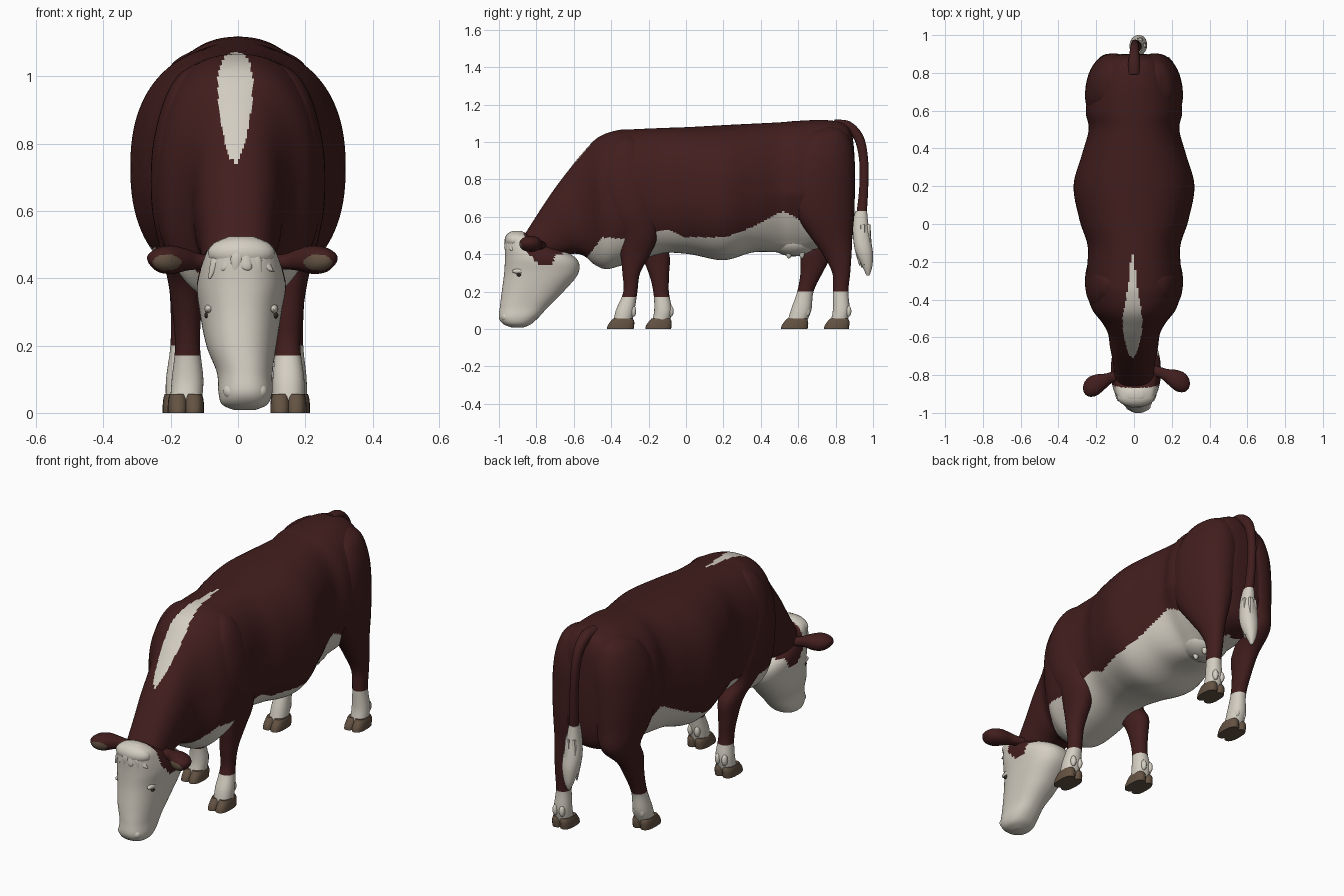
import bpy, bmesh, math
from mathutils import Vector


def material(name, rgb):
    m = bpy.data.materials.new(name)
    m.diffuse_color = (*rgb, 1)
    return m


RED, WHITE, HORN, DARK = range(4)
MATS = [material("red_brown_coat", (0.054, 0.0128, 0.0124)),
        material("cream_white_coat", (0.66, 0.62, 0.54)),
        material("horn_brown", (0.125, 0.085, 0.055)),
        material("dark_eye", (0.03, 0.022, 0.018))]


def lookup(points, t):
    """Piecewise linear value at t."""
    if t <= points[0][0]:
        return points[0][1]
    for (a, p), (b, q) in zip(points, points[1:]):
        if t <= b:
            return p + (q - p) * (t - a) / (b - a)
    return points[-1][1]


def spline(rows, k):
    """Smooth in-between rows through the given rows."""
    out = []
    for i in range(len(rows) - 1):
        p0, p1 = rows[max(i - 1, 0)], rows[i]
        p2, p3 = rows[i + 1], rows[min(i + 2, len(rows) - 1)]
        for s in range(k):
            t = s / k
            out.append([b + 0.5 * t * (c - a + t * (2*a - 5*b + 4*c - d + t * (3*(b - c) + d - a)))
                        for a, b, c, d in zip(p0, p1, p2, p3)])
    return out + [list(rows[-1])]


def loft(name, rows, rule, n=32, k=5, power=0.9, warp=None):
    """Skin over rings; each row is centre, half axis u, half axis v."""
    bm = bmesh.new()
    rings = []
    for r in spline(rows, k):
        c, u, v = Vector(r[:3]), Vector(r[3:6]), Vector(r[6:9])
        ring = []
        for i in range(n):
            a = 2 * math.pi * i / n
            co, si = math.cos(a), math.sin(a)
            ring.append(bm.verts.new(c + u * math.copysign(abs(co) ** power, co)
                                     + v * math.copysign(abs(si) ** power, si)))
        rings.append(ring)
    for p, q in zip(rings, rings[1:]):
        for i in range(n):
            j = (i + 1) % n
            bm.faces.new((p[i], p[j], q[j], q[i]))
    bm.faces.new(rings[0])
    bm.faces.new(rings[-1])
    if warp:
        for vert in bm.verts:
            vert.co.x *= warp(vert.co)
    return finish(name, bm, rule)


def finish(name, bm, rule):
    bmesh.ops.recalc_face_normals(bm, faces=bm.faces)
    for f in bm.faces:
        f.material_index = rule(f.calc_center_median(), f.normal) if callable(rule) else rule
    me = bpy.data.meshes.new(name)
    bm.to_mesh(me)
    bm.free()
    for m in MATS:
        me.materials.append(m)
    ob = bpy.data.objects.new(name, me)
    bpy.context.collection.objects.link(ob)
    bpy.ops.object.select_all(action='DESELECT')
    ob.select_set(True)
    bpy.context.view_layer.objects.active = ob
    bpy.ops.object.shade_smooth_by_angle(angle=math.radians(45))
    return ob


def ball(name, loc, size, rule):
    bm = bmesh.new()
    bmesh.ops.create_uvsphere(bm, u_segments=20, v_segments=12, radius=1)
    for v in bm.verts:
        v.co = Vector([c * s + o for c, s, o in zip(v.co, size, loc)])
    return finish(name, bm, rule)


def flat(z, x, y0, y1, rx, skew=0):
    """Level ring from its front and back limits."""
    return (x, (y0 + y1) / 2, z, rx, 0, 0, skew, (y1 - y0) / 2, 0)


# Torso and neck: top y, z, bottom y, z, half width
TORSO = [(.90, .94, .90, .67, .06), (.888, 1.035, .888, .55, .13), (.85, 1.095, .85, .48, .19),
         (.75, 1.117, .75, .44, .23), (.6, 1.113, .6, .41, .255), (.5, 1.105, .5, .41, .24),
         (.36, 1.098, .36, .41, .278), (.2, 1.09, .2, .368, .32), (.02, 1.08, .02, .40, .288),
         (-.12, 1.075, -.12, .405, .245), (-.28, 1.068, -.27, .36, .252), (-.37, 1.062, -.36, .335, .248),
         (-.47, 1.025, -.43, .32, .222), (-.55, .945, -.49, .345, .168), (-.62, .86, -.53, .38, .138),
         (-.71, .74, -.57, .40, .128), (-.79, .62, -.62, .40, .115), (-.86, .51, -.70, .38, .105)]
BELLY = [(-.6, .30), (-.5, .42), (-.45, .49), (-.3, .48), (-.15, .52), (-.1, .53), (0, .49),
         (.2, .49), (.3, .52), (.4, .57), (.52, .63), (.62, .58), (.7, .5), (.8, .4)]
BLAZE = [(-.71, 0), (-.695, .016), (-.65, .033), (-.57, .05), (-.5, .052), (-.42, .04), (-.3, .02),
         (-.2, .01), (-.16, 0)]


def torso_rule(c, n):
    if c.z < lookup(BELLY, c.y):
        return WHITE
    return WHITE if n.z > 0.2 and abs(c.x + .008) < lookup(BLAZE, c.y) else RED


def flank(c):
    """Tucks the lower flank in ahead of the thighs."""
    low = min(max((.72 - c.z) / .25, 0), 1)
    return 1 - .25 * low * math.exp(-((c.y - .58) / .14) ** 2)


loft("torso", [(0, (a + c) / 2, (b + d) / 2, w, 0, 0, 0, (a - c) / 2, (b - d) / 2)
               for a, b, c, d, w in TORSO], torso_rule, n=200, k=8, power=0.86, warp=flank)

# Head: white face with coat colour on the upper cheeks
HEAD = [(.525, .01, -.925, -.88, .035), (.50, .01, -.96, -.83, .088), (.45, .01, -.968, -.72, .114),
        (.38, .01, -.968, -.59, .132), (.3, .008, -.972, -.575, .122), (.2, .01, -.985, -.655, .104),
        (.12, .02, -.995, -.735, .083), (.06, .022, -1.0, -.79, .08), (.025, .02, -.975, -.83, .067),
        (.008, .02, -.93, -.87, .03)]
FACE = [(-.88, .6), (-.85, .41), (-.78, .34), (-.72, .345), (-.69, .4), (-.6, .41)]
loft("head", [flat(*r) for r in HEAD],
     lambda c, n: WHITE if c.z < lookup(FACE, c.y) else RED, n=80, k=8, power=0.87)
ball("poll", (.01, -.915, .475), (.1, .055, .05), WHITE)
# Shallow locks lying on the forehead
for i in range(6):
    t = i - 2.5
    back = .0045 * t * t - .003
    drop = .02 * (i % 2)
    loft("forelock", [(.01 + t * .02, -.95 + back, .495, .018, 0, 0, 0, .012, 0),
                      (.01 + t * .028, -.957 + back, .455 - drop, .02, 0, 0, 0, .013, 0),
                      (.01 + t * .038, -.957 + back, .40 + drop, .004, 0, 0, 0, .004, 0)],
         WHITE, n=12, k=4)
for s in (-1, 1):
    ball("brow", (.01 + s * .096, -.89, .309), (.014, .04, .014), WHITE)
    ball("eye", (.01 + s * .102, -.893, .29), (.008, .012, .009), DARK)
    ball("nostril_rim", (.022 + s * .042, -.965, .065), (.024, .022, .024), WHITE)

    # Ears: hollow on the lower front near the tip
    EAR = [(.08, -.785, .445, .03, .022), (.13, -.80, .45, .03, .024), (.165, -.82, .455, .04, .032),
           (.21, -.84, .455, .056, .042), (.25, -.85, .455, .052, .036), (.275, -.855, .458, .03, .018),
           (.283, -.857, .46, .004, .004)]
    lag = .012 * s
    loft("ear", [(.013 + s * x, y + lag, z, 0, ry, 0, 0, 0, rz) for x, y, z, ry, rz in EAR],
         lambda c, n: HORN if n.y < -.3 and math.hypot((abs(c.x - .013) - .225) / .042,
                                                       (c.z - .447) / .024) < 1 else RED, n=56, k=8)

# Legs: height, |x|, front y, back y, half width; shared upper parts
SHOULDER = [(.5, .16, -.36, -.15, .075), (.62, .165, -.43, -.15, .092), (.78, .16, -.465, -.17, .095),
            (.92, .14, -.445, -.2, .083), (1.0, .12, -.39, -.25, .06), (1.035, .11, -.34, -.29, .02)]
THIGH = [(.5, .15, .66, .89, .072, -.012), (.62, .145, .58, .90, .1, -.02), (.78, .14, .555, .903, .116, -.025),
         (.92, .128, .57, .90, .115, -.025), (1.03, .11, .63, .87, .09, -.015), (1.072, .10, .70, .82, .045),
         (1.08, .10, .74, .78, .015)]
LEGS = {"front_leg_right": (1, SHOULDER, [(.03, .15, -.39, -.29, .047), (.1, .15, -.375, -.275, .047),
                                          (.2, .148, -.335, -.26, .037), (.3, .15, -.34, -.245, .043),
                                          (.4, .155, -.35, -.19, .054)]),
        "front_leg_left": (-1, SHOULDER, [(.03, .155, -.185, -.09, .047), (.1, .15, -.17, -.075, .047),
                                          (.2, .15, -.175, -.092, .037), (.3, .152, -.20, -.09, .043),
                                          (.4, .155, -.25, -.09, .055)]),
        "hind_leg_right": (1, THIGH, [(.03, .16, .77, .86, .044), (.1, .16, .785, .875, .044),
                                      (.2, .158, .785, .868, .036), (.3, .155, .782, .878, .04),
                                      (.4, .152, .73, .885, .052)]),
        "hind_leg_left": (-1, THIGH, [(.03, .17, .54, .64, .044), (.1, .17, .56, .67, .044),
                                      (.2, .165, .595, .682, .036), (.3, .16, .612, .73, .04),
                                      (.4, .155, .615, .79, .052)])}
for name, (s, upper, lower) in LEGS.items():
    sock = .178 if "front" in name else .205
    loft(name, [flat(z, s * x, a, b, w, s * (skew[0] if skew else 0)) for z, x, a, b, w, *skew in lower + upper],
         lambda c, n: WHITE if c.z < sock else RED, n=36, k=7, power=.92)
    _, x, y0, y1, _ = lower[0]
    # Two claws and two dewclaws on every foot
    for side in (-1, 1):
        cx = s * x + side * .023
        loft(name + "_hoof", [flat(0, cx, y0 - .033, y1 + .01, .031), flat(.02, cx, y0 - .028, y1 + .013, .031),
                              flat(.042, cx, y0 - .012, y1 + .013, .029), flat(.056, cx, y0, y1 + .005, .025)],
             HORN, n=20, k=2, power=0.8)
        ball(name + "_dewclaw", (s * x + side * .02, y1 + .007, .095), (.015, .017, .03), WHITE)

# Udder and teats
ball("udder", (0, .575, .47), (.115, .125, .082), WHITE)
for sx in (-1, 1):
    for y in (.55, .62):
        ball("teat", (sx * .045, y, .405), (.015, .015, .028), WHITE)

# Tail and its white switch
TAIL = [(0, .79, 1.09, .035, .03), (0, .865, 1.082, .03, .03), (.003, .925, 1.02, .024, .026),
        (.005, .95, .9, .021, .024), (.01, .95, .75, .021, .024), (.018, .937, .6, .024, .028)]
rows = []
for i, (x, y, z, rx, ry) in enumerate(TAIL):
    a, b = TAIL[max(i - 1, 0)], TAIL[min(i + 1, len(TAIL) - 1)]
    d = Vector((0, b[1] - a[1], b[2] - a[2])).normalized()
    rows.append((x, y, z, rx, 0, 0, 0, -d.z * ry, d.y * ry))
loft("tail", rows, RED, n=20)
SWITCH = [(.63, .016, .905, .968, .026), (.56, .02, .892, .975, .035), (.47, .022, .895, .99, .046),
          (.40, .025, .91, 1.0, .042), (.33, .025, .945, .995, .025), (.285, .025, .965, .98, .006)]
loft("tail_switch", [flat(*r) for r in SWITCH], WHITE, n=20)
for i in range(5):
    a = i * 1.256
    x, y = .023 + .028 * math.cos(a), .945 + .03 * math.sin(a)
    loft("switch_lock", [(x, y, .56, .012, 0, 0, 0, .012, 0), (x, y, .45, .018, 0, 0, 0, .018, 0),
                         (x, y + .012, .34 - .01 * (i % 2), .003, 0, 0, 0, .003, 0)], WHITE, n=8)
